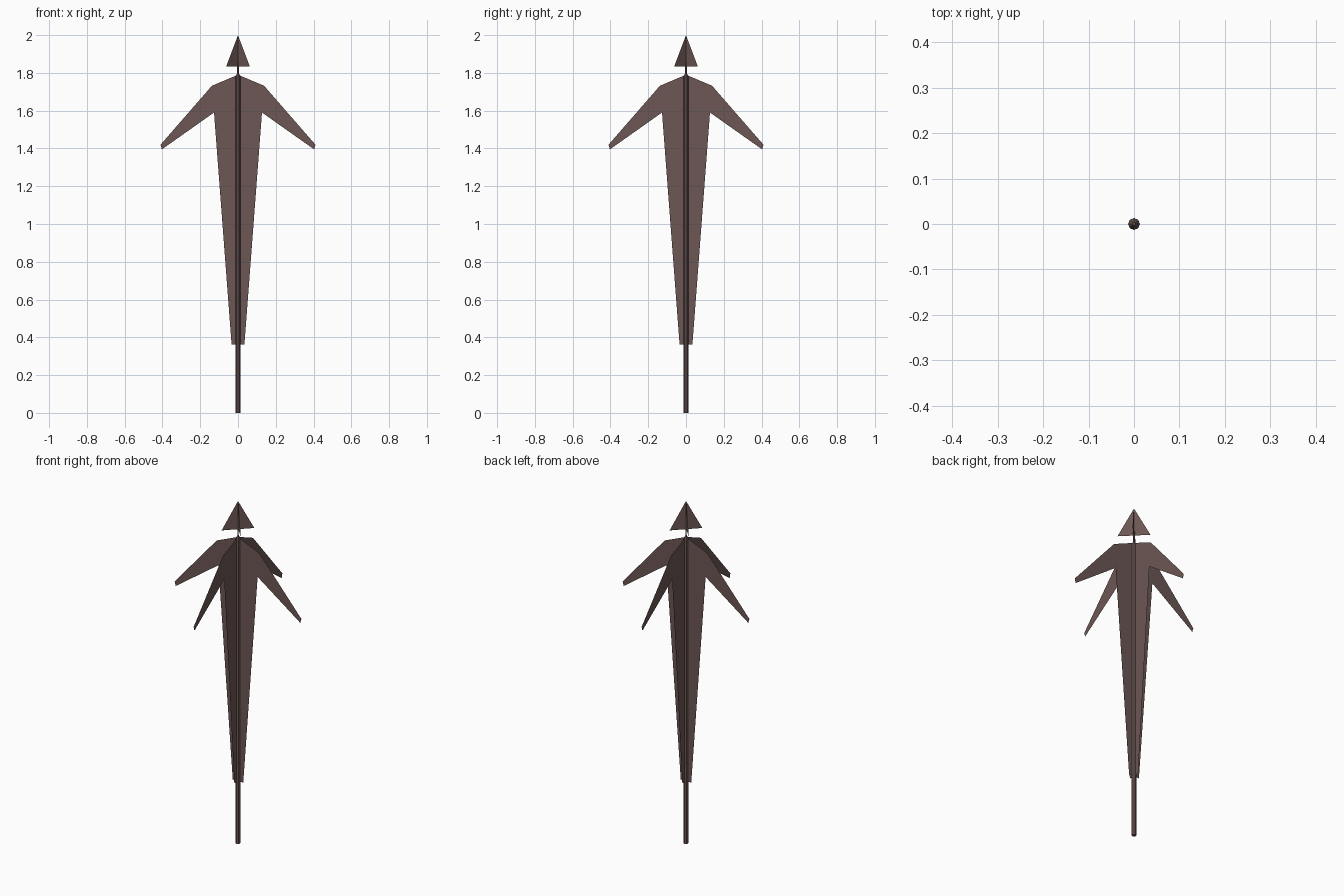
import bpy, bmesh, math

if "Cube" in bpy.data.objects:
    bpy.data.objects.remove(bpy.data.objects["Cube"])

mat = bpy.data.materials.new("dark brown")
mat.diffuse_color = (0.150, 0.095, 0.087, 1)
mat.use_nodes = True
mat.node_tree.nodes["Principled BSDF"].inputs["Base Color"].default_value = mat.diffuse_color


def finish(name, bm):
    me = bpy.data.meshes.new(name)
    bm.to_mesh(me)
    bm.free()
    me.materials.append(mat)
    ob = bpy.data.objects.new(name, me)
    bpy.context.collection.objects.link(ob)


def blade(name, half, angle):
    """Flat sheet: half outline mirrored about the axis, turned about z."""
    bm = bmesh.new()
    c, s = math.cos(angle), math.sin(angle)
    pts = half + [(-x, z) for x, z in reversed(half) if x > 0]
    bm.faces.new([bm.verts.new((x * c, x * s, z)) for x, z in pts])
    finish(name, bm)


def rod(name, r1, r2, z0, z1):
    bm = bmesh.new()
    bmesh.ops.create_cone(bm, cap_ends=True, segments=8, radius1=r1, radius2=r2, depth=z1 - z0)
    bmesh.ops.translate(bm, verts=bm.verts, vec=(0, 0, (z0 + z1) / 2))
    finish(name, bm)


# pole and thin neck
rod("pole", 0.013, 0.013, 0, 1.78)
rod("pole_tip", 0.013, 0.004, 1.78, 1.80)
rod("neck", 0.004, 0.004, 1.80, 1.86)

# crossed folded-canopy sheets with drooping arms
canopy = [(0, 1.79), (0.138, 1.732), (0.41, 1.42), (0.403, 1.395),
          (0.127, 1.59), (0.034, 0.362)]
for i in range(2):
    blade(f"canopy_sheet_{i + 1}", canopy, i * math.pi / 2)

# crossed triangular head plates on the diagonals
for i in range(2):
    blade(f"head_plate_{i + 1}", [(0, 2.0), (0.088, 1.835)], math.pi / 4 + i * math.pi / 2)
